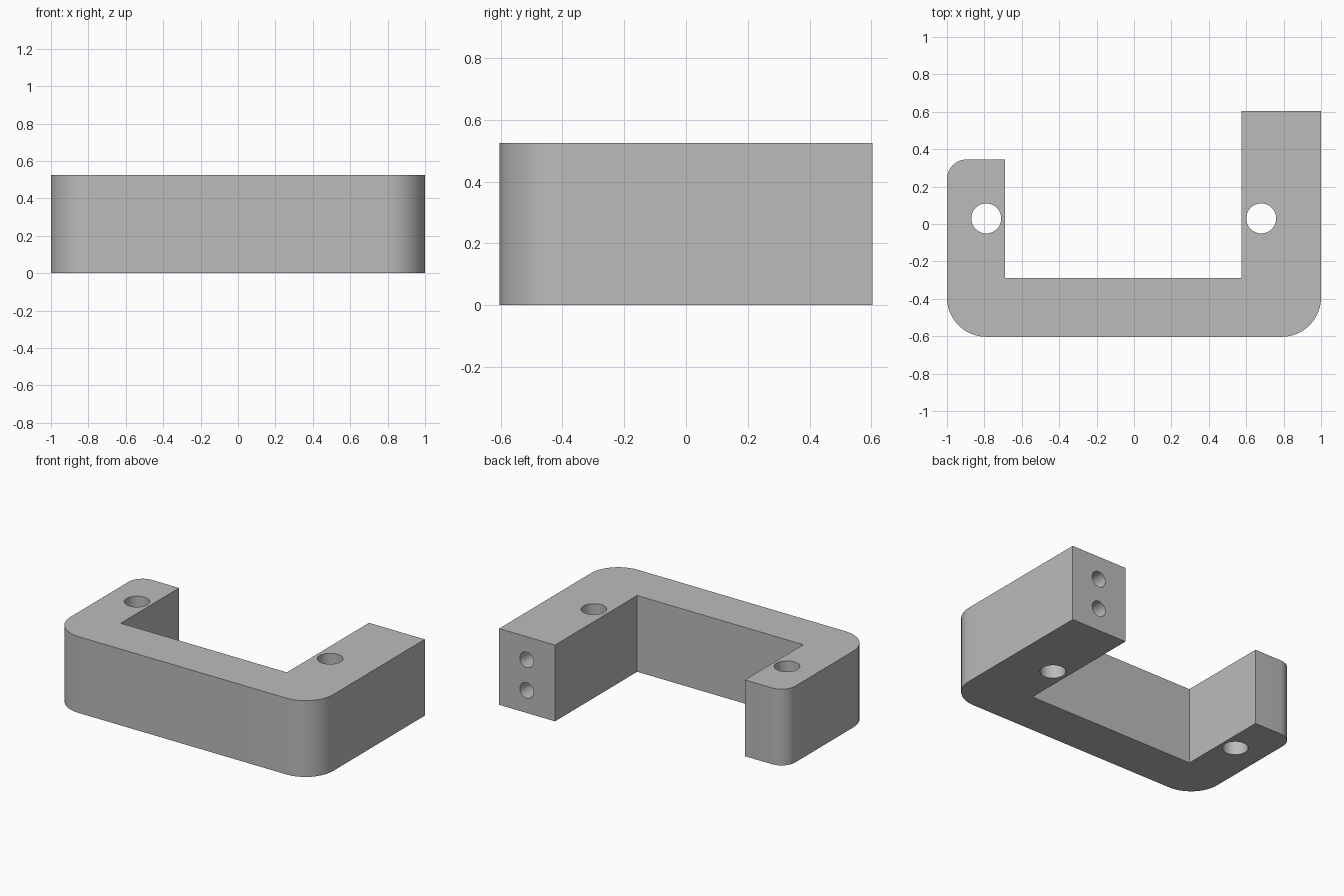
import bpy
import bmesh
from math import cos, sin, pi, radians
from mathutils import Matrix, Vector

HEIGHT = 0.525
BACK = 0.603

cube = bpy.data.objects.get("Cube")
if cube:
    bpy.data.objects.remove(cube, do_unlink=True)

# Plain grey material
grey = bpy.data.materials.new("plain grey")
grey.use_nodes = True
color = (0.5, 0.5, 0.5, 1)
grey.diffuse_color = color
grey.node_tree.nodes["Principled BSDF"].inputs["Base Color"].default_value = color


def make_object(name, bm):
    bmesh.ops.recalc_face_normals(bm, faces=bm.faces)
    mesh = bpy.data.meshes.new(name)
    bm.to_mesh(mesh)
    bm.free()
    mesh.materials.append(grey)
    obj = bpy.data.objects.new(name, mesh)
    bpy.context.collection.objects.link(obj)
    return obj


def fillet(cx, cy, radius, start, steps=12):
    """Quarter arc running counter-clockwise from the start angle."""
    angles = [radians(start) + pi / 2 * i / steps for i in range(steps + 1)]
    return [(cx + radius * cos(a), cy + radius * sin(a)) for a in angles]


def drill(name, center, radius, depth, rotation=Matrix()):
    bm = bmesh.new()
    bmesh.ops.create_cone(bm, cap_ends=True, segments=48, radius1=radius,
                          radius2=radius, depth=depth,
                          matrix=Matrix.Translation(Vector(center)) @ rotation)
    obj = make_object(name, bm)
    obj.hide_render = True
    return obj


# Bracket body: U-shaped outline with rounded outer corners, extruded upward
R, r = 0.21, 0.105
outline = fillet(-1 + R, -BACK + R, R, 180)
outline += fillet(1 - R, -BACK + R, R, 270)
outline += [(1, BACK), (0.575, BACK), (0.575, -0.29), (-0.69, -0.29), (-0.69, 0.345)]
outline += fillet(-1 + r, 0.345 - r, r, 90)

bm = bmesh.new()
base = bm.faces.new([bm.verts.new((x, y, 0)) for x, y in outline])
top = bmesh.ops.extrude_face_region(bm, geom=[base])["geom"]
bmesh.ops.translate(bm, vec=(0, 0, HEIGHT),
                    verts=[v for v in top if isinstance(v, bmesh.types.BMVert)])
bracket = make_object("bracket_body", bm)

# Vertical through holes in both arms, blind screw holes in the long arm's end
drills = [drill("arm_hole_drill", (x, 0.03, HEIGHT / 2), 0.08, 1) for x in (-0.79, 0.68)]
drills += [drill("end_hole_drill", (0.79, BACK, z), 0.053, 0.84,
                 Matrix.Rotation(pi / 2, 4, "X")) for z in (0.155, 0.366)]

bpy.ops.object.select_all(action="DESELECT")
bracket.select_set(True)
bpy.context.view_layer.objects.active = bracket
for cutter in drills:
    cut = bracket.modifiers.new("hole", "BOOLEAN")
    cut.operation = "DIFFERENCE"
    cut.solver = "EXACT"
    cut.object = cutter
    bpy.ops.object.modifier_apply(modifier=cut.name)
    bpy.data.objects.remove(cutter, do_unlink=True)

bpy.ops.object.shade_smooth_by_angle(angle=radians(30))
